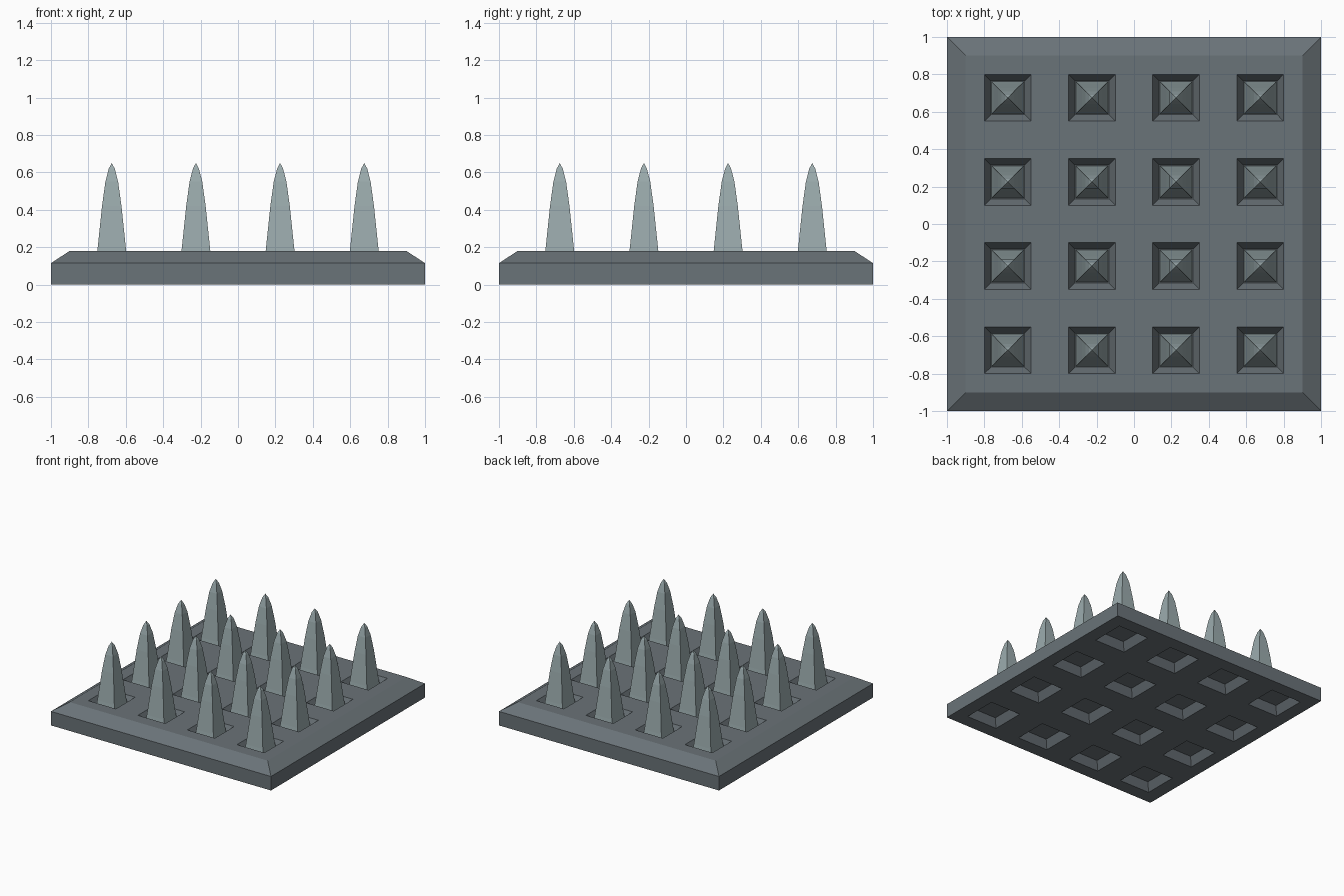
import bpy, bmesh
from mathutils import Matrix

if "Cube" in bpy.data.objects:
    bpy.data.objects.remove(bpy.data.objects["Cube"])


def material(name, rgb):
    m = bpy.data.materials.new(name)
    lin = [((c / 255 + 0.055) / 1.055) ** 2.4 for c in rgb]
    m.diffuse_color = (*lin, 1)
    m.use_nodes = True
    m.node_tree.nodes["Principled BSDF"].inputs["Base Color"].default_value = m.diffuse_color
    return m


def finish(bm, name, mat):
    bmesh.ops.recalc_face_normals(bm, faces=bm.faces[:])
    me = bpy.data.meshes.new(name)
    bm.to_mesh(me)
    bm.free()
    me.materials.append(mat)
    ob = bpy.data.objects.new(name, me)
    bpy.context.collection.objects.link(ob)
    return ob


plate_grey = material("plate grey", (106, 115, 120))
spike_grey = material("spike grey", (155, 171, 173))

HEIGHT, SHOULDER, TAPER = 0.18, 0.115, 0.9


def pit_grid(bm, size, z, down, depth):
    """4 x 4 sheet whose cells each have a tapered square pit."""
    verts = bmesh.ops.create_grid(bm, x_segments=4, y_segments=4, size=size,
                                  matrix=Matrix.Translation((0, 0, z)))["verts"]
    faces = list({f for v in verts for f in v.link_faces})
    bmesh.ops.recalc_face_normals(bm, faces=faces)
    for f in faces:
        f.normal_update()
        if (f.normal.z < 0) != down:
            f.normal_flip()
    bmesh.ops.inset_individual(bm, faces=faces, thickness=0.111 * size,
                               use_even_offset=True)
    bmesh.ops.inset_individual(bm, faces=faces, thickness=0.039 * size,
                               depth=-depth, use_even_offset=True)


# Base plate: pitted top, chamfer, vertical sides, pitted underside
bm = bmesh.new()
pit_grid(bm, TAPER, HEIGHT, False, 0.065)
rim = [e for e in bm.edges if e.is_boundary]
for scale, z in ((1 / TAPER, SHOULDER), (1, 0)):
    geom = bmesh.ops.extrude_edge_only(bm, edges=rim)["geom"]
    rim = [g for g in geom if isinstance(g, bmesh.types.BMEdge)]
    for v in geom:
        if isinstance(v, bmesh.types.BMVert):
            v.co = (v.co.x * scale, v.co.y * scale, z)
pit_grid(bm, 1.0, 0.0, True, 0.06)
bmesh.ops.remove_doubles(bm, verts=bm.verts[:], dist=0.0005)
finish(bm, "base_plate", plate_grey)

# Spikes: four-sided, bulging towards the point (half width, height)
profile = [(0.086, SHOULDER), (0.077, HEIGHT), (0.052, 0.42),
           (0.034, 0.55), (0.016, 0.62)]
TIP = 0.65
bm = bmesh.new()
for ix in range(4):
    for iy in range(4):
        cx, cy = (-0.675 + 0.45 * i for i in (ix, iy))
        rings = [[bm.verts.new((cx + sx * w, cy + sy * w, z))
                  for sx, sy in ((-1, -1), (1, -1), (1, 1), (-1, 1))]
                 for w, z in profile]
        tip = bm.verts.new((cx, cy, TIP))
        for k in range(4):
            n = (k + 1) % 4
            for a, b in zip(rings, rings[1:]):
                bm.faces.new((a[k], a[n], b[n], b[k]))
            bm.faces.new((rings[-1][k], rings[-1][n], tip))
finish(bm, "spikes", spike_grey)
